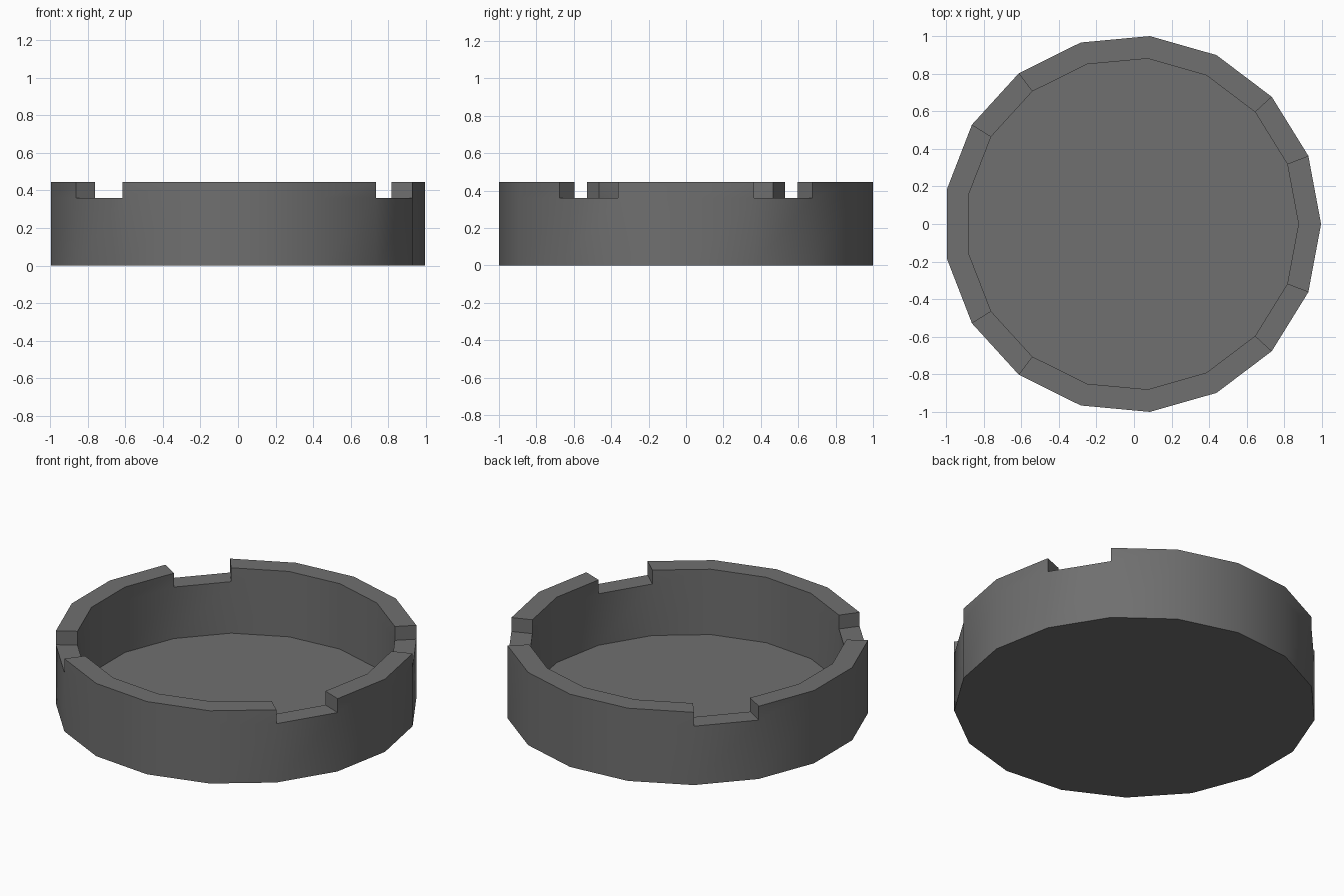
import bpy, bmesh, math

if "Cube" in bpy.data.objects:
    bpy.data.objects.remove(bpy.data.objects["Cube"])

SIDES = 17
R_OUT, R_IN = 1.0043, 0.884
FLOOR, NOTCH, TOP = 0.045, 0.36, 0.445
X_SHIFT = -0.0086              # centres the odd-sided outline
NOTCHED = {1, 6, 10, 15}       # wall segments with a cigarette rest

mat = bpy.data.materials.new("dark grey")
mat.diffuse_color = (0.16, 0.16, 0.16, 1)
mat.use_nodes = True
mat.node_tree.nodes["Principled BSDF"].inputs["Base Color"].default_value = mat.diffuse_color

bm = bmesh.new()


def ring(r, z):
    return [bm.verts.new((r * math.cos(k * math.tau / SIDES) + X_SHIFT,
                          r * math.sin(k * math.tau / SIDES), z)) for k in range(SIDES)]


# Dish up to the notch level: underside, outer wall, rim, inner wall, floor
rings = [ring(R_OUT, 0), ring(R_OUT, NOTCH), ring(R_IN, NOTCH), ring(R_IN, FLOOR)]
bm.faces.new(rings[0][::-1])
rim = []
for i, (a, b) in enumerate(zip(rings, rings[1:])):
    for k in range(SIDES):
        n = (k + 1) % SIDES
        face = bm.faces.new((a[k], a[n], b[n], b[k]))
        if i == 1 and k not in NOTCHED:
            rim.append(face)
bm.faces.new(rings[3])

# Raise the rim everywhere except at the four notches
raised = bmesh.ops.extrude_face_region(bm, geom=rim)["geom"]
bmesh.ops.translate(bm, vec=(0, 0, TOP - NOTCH),
                    verts=[v for v in raised if isinstance(v, bmesh.types.BMVert)])
old = [f for f in rim if f.is_valid]
if old:
    bmesh.ops.delete(bm, geom=old, context='FACES_ONLY')
bmesh.ops.recalc_face_normals(bm, faces=bm.faces)

mesh = bpy.data.meshes.new("ashtray")
bm.to_mesh(mesh)
bm.free()
mesh.materials.append(mat)
dish = bpy.data.objects.new("ashtray", mesh)
bpy.context.collection.objects.link(dish)

# Smooth round walls, crisp rim and notches
bpy.context.view_layer.objects.active = dish
dish.select_set(True)
bpy.ops.object.shade_smooth_by_angle(angle=math.radians(30))
